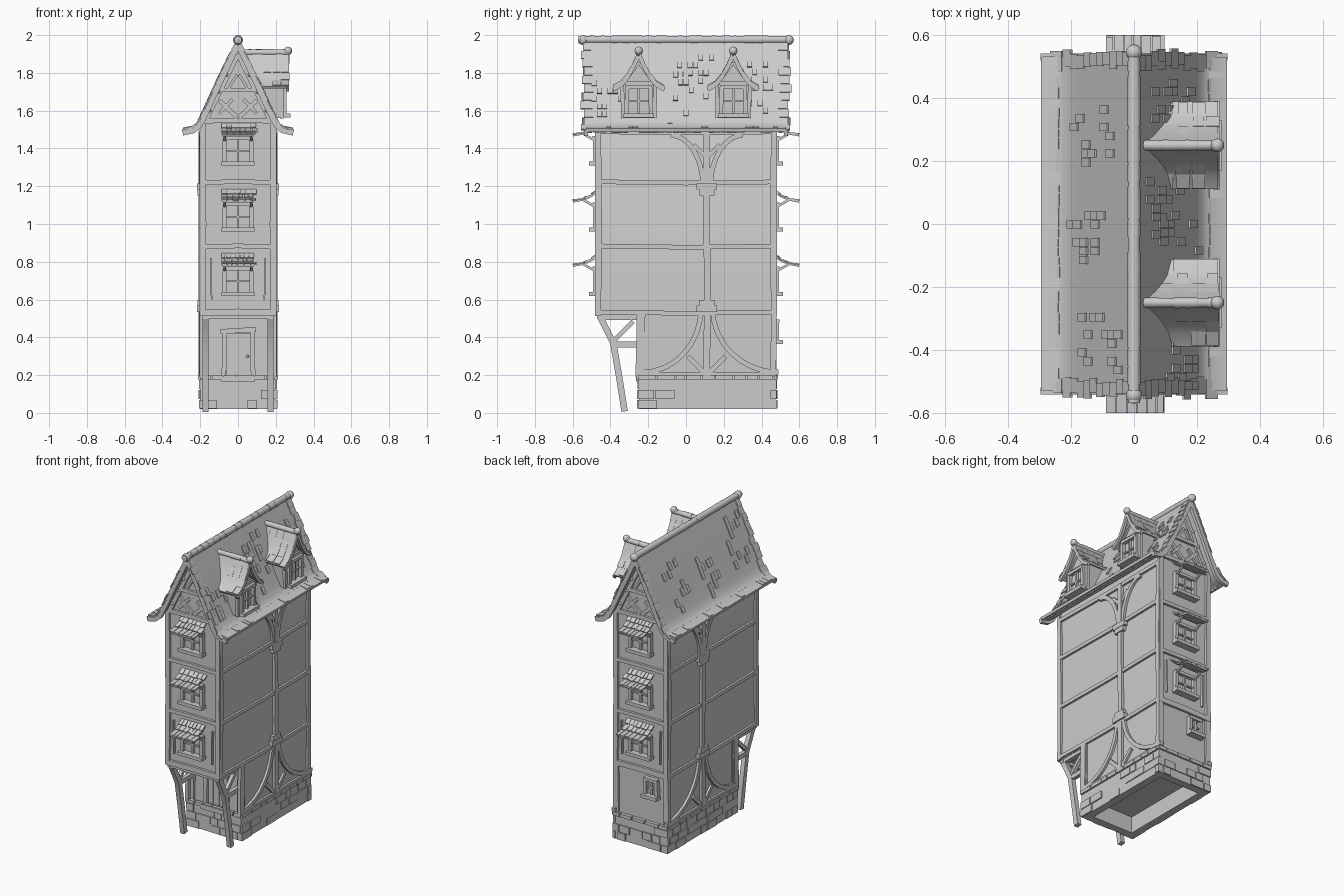
import bpy, bmesh, math, random
from mathutils import Vector, Matrix

random.seed(4)
if "Cube" in bpy.data.objects:
    bpy.data.objects.remove(bpy.data.objects["Cube"])

X, Y, Z = Vector((1, 0, 0)), Vector((0, 1, 0)), Vector((0, 0, 1))
parts = {}
rnd = random.uniform


def part(name):
    return parts.setdefault(name, bmesh.new())


def box(name, x0, x1, y0, y1, z0, z1):
    m = Matrix.Translation(((x0 + x1) / 2, (y0 + y1) / 2, (z0 + z1) / 2))
    m = m @ Matrix.Diagonal((abs(x1 - x0), abs(y1 - y0), abs(z1 - z0), 1))
    bmesh.ops.create_cube(part(name), size=1, matrix=m)


def sweep(name, pts, n, w, d):
    """Sweep a w by d rectangle along pts; d runs along the fixed direction n."""
    bm, rings = part(name), []
    pts = [Vector(p) for p in pts]
    for i, p in enumerate(pts):
        t = (pts[min(i + 1, len(pts) - 1)] - pts[max(i - 1, 0)]).normalized()
        s = n.cross(t).normalized() * w / 2
        o = n * d / 2
        rings.append([bm.verts.new(p + a) for a in (s + o, o - s, -s - o, s - o)])
    for a, b in zip(rings, rings[1:]):
        for k in range(4):
            bm.faces.new((a[k], a[k - 1], b[k - 1], b[k]))
    bm.faces.new(rings[0])
    bm.faces.new(rings[-1][::-1])


def prism(name, pts, offset):
    bm = part(name)
    f = bm.faces.new([bm.verts.new(p) for p in pts])
    ext = bmesh.ops.extrude_face_region(bm, geom=[f])["geom"]
    bmesh.ops.translate(bm, vec=offset, verts=[v for v in ext if isinstance(v, bmesh.types.BMVert)])
    bm.faces.new([bm.verts.new(p) for p in pts])
    bmesh.ops.remove_doubles(bm, verts=bm.verts, dist=1e-5)


def tube(name, a, b, r):
    a, b = Vector(a), Vector(b)
    m = Matrix.Translation((a + b) / 2) @ (b - a).to_track_quat('Z', 'Y').to_matrix().to_4x4()
    bmesh.ops.create_cone(part(name), cap_ends=True, segments=12, radius1=r, radius2=r * 0.93,
                          depth=(b - a).length, matrix=m)


def ball(name, p, r):
    bmesh.ops.create_uvsphere(part(name), u_segments=12, v_segments=8, radius=r,
                              matrix=Matrix.Translation(p))


def ridge(name, a, b, r, step):
    a, b = Vector(a), Vector(b)
    count = round((b - a).length / step)
    for i in range(count):
        tube(name, a.lerp(b, i / count), a.lerp(b, (i + 1.1) / count), r * rnd(0.92, 1.08))


# House body and attic gable
outline = [(-.19, .515), (.19, .515), (.19, 1.53), (0, 1.93), (-.19, 1.53)]
prism("upper_walls", [(x, -.465, z) for x, z in outline], (0, .93, 0))
box("ground_floor_walls", -.19, .19, -.22, .465, .13, .53)

# Stone foundation: hollow ring with raised stones
box("foundation", -.2, -.15, -.25, .475, .02, .18)
box("foundation", .15, .2, -.25, .475, .02, .18)
box("foundation", -.2, .2, -.25, -.2, .02, .18)
box("foundation", -.2, .2, .425, .475, .02, .18)


def stones(length, place):
    for row in range(4):
        u = 0
        while u < length - .01:
            e = min(u + rnd(.05, .11), length)
            if row == 3 or random.random() < .6:
                z = .022 + row * .052
                out = .012 if row == 3 else rnd(.004, .009)
                place(u + .003, e - .003, z, z + (.022 if row == 3 else .047), out)
            u = e


for s in (-1, 1):
    stones(.74, lambda a, b, z, t, o: box("foundation_stones", s * .19, s * (.2 + o),
                                          a - .257, b - .257, z, t))
    end = .475 if s > 0 else -.25
    stones(.41, lambda a, b, z, t, o: box("foundation_stones", a - .205, b - .205,
                                          end - s * .01, end + s * o, z, t))

# Side timber frame
for s in (-1, 1):
    def side(u, v):
        return (s * .193, u, v)

    def timber(pts, w, d=.022):
        sweep("side_timbers", [side(*p) for p in pts], X, w, d)

    for z in (.53, .88, 1.22, 1.485):
        timber([(-.475, z + .004), (0, z - .003), (.475, z + .003)], .024)
    timber([(.11, .19), (.113, .7), (.108, 1.1), (.11, 1.49)], .035, .03)
    timber([(-.245, .19), (-.238, .52)], .045)
    timber([(.462, .19), (.465, .52)], .03)
    timber([(-.25, .205), (.47, .205)], .022)
    for y in (-.465, .465):
        timber([(y, .515), (y * .99, 1.0), (y, 1.5)], .03)
    # Curved braces and stacked brackets
    for k, reach in ((-1, .31), (1, .35)):
        timber([(.11 + k * (.03 + reach * (1 - math.cos(a))), .215 + .34 * (1 - math.sin(a)))
                for a in [i * math.pi / 16 for i in range(9)]], .026, .026)
        timber([(.11 + k * (.02 + .17 * (1 - math.cos(a))), 1.2 + .27 * math.sin(a))
                for a in [i * math.pi / 16 for i in range(9)]], .026, .026)
        timber([(.11 + k * .01, .21), (.11 + k * .1, .3)], .024)
        timber([(.11 + k * .01, 1.36), (.11 + k * .07, 1.42)], .02)
    for z0, k in ((.535, 1), (1.215, -1)):
        for i, half in enumerate((.055, .04)):
            z = z0 + k * i * .03
            box("post_brackets", s * .18, s * (.217 - i * .003), .11 - half, .11 + half, z, z + k * .033)

# End timber frames and gables
for s in (-1, 1):
    def timber(pts, w, d=.022):
        sweep("end_timbers", [(x, s * .47, z) for x, z in pts], Y, w, d)

    for z, w in ((.53, .035), (.88, .024), (1.22, .024), (1.545, .026)):
        timber([(-.2, z), (0, z + .004), (.2, z)], w)
    timber([(-.095, 1.71), (.095, 1.71)], .022)
    for k in (-1, 1):
        timber([(k * .187, .515), (k * .183, 1.0), (k * .187, 1.54)], .03)
        timber([(k * .17, 1.55), (0, 1.9)], .026)
        timber([(k * .005, 1.565), (k * .1, 1.655)], .022)
        timber([(k * .03, 1.66), (k * .1, 1.585)], .018)
        timber([(k * .005, 1.79), (k * .05, 1.72)], .014)
        timber([(k * .14, .6), (k * .143, .82)], .008)
        for z in (1.6, 1.7, 1.79):
            ball("gable_pegs", (k * (1.92 - z) * .47, s * .483, z), .009)
for k in (-1, 1):
    sweep("ground_corner_posts", [(k * .18, -.225, .19), (k * .178, -.225, .52)], Y, .035, .03)
    sweep("ground_corner_posts", [(k * .18, .467, .19), (k * .183, .467, .52)], Y, .03, .022)


# Windows with sill, frame, mullions and tiled awning
def casement(name, u, z0, z1, half, place, n):
    """place(u, v, out) maps wall coordinates to space."""
    def bar(a, b, w, d, out=.012):
        sweep(name, [place(*a, out), place(*b, out)], n, w, d)
    for k in (-1, 1):
        bar((u + k * half, z0), (u + k * half * .95, z1), .022, .03)
    bar((u - half - .015, z0), (u + half + .015, z0), .022, .055, .02)
    bar((u - half - .005, z1), (u + half + .005, z1), .02, .035)
    bar((u, z0), (u, z1), .013, .014)
    bar((u - half, (z0 + z1) / 2), (u + half, (z0 + z1) / 2), .009, .012)
    bar((u, z0), (u, z1), half * 2, .004, .003)


for s in (-1, 1):
    def end_wall(u, v, o):
        return (u, s * (.465 + o), v)

    for dz in (0, .34, .69):
        casement("end_windows", 0, .63 + dz, .765 + dz, .073, end_wall, Y)
        curve = [(.465, .838), (.495, .81), (.535, .79), (.598, .778)]
        sweep("window_awnings", [(0, s * y, z + dz) for y, z in curve], X, .009, .165)
        for (y0, z0), (y1, z1) in zip(curve, curve[1:]):
            x = -.09
            while x < .075:
                w = rnd(.022, .036)
                sweep("awning_tiles", [(x + w / 2, s * y0, z0 + dz + .004),
                                       (x + w / 2, s * min(y1 + rnd(-.004, .008), .6), z1 + dz + .009)],
                      X, .008, w - .003)
                x += w
        for k in (-1, 1):
            sweep("awning_struts", [(k * .07, s * .47, .745 + dz), (k * .07, s * .505, .765 + dz),
                                    (k * .07, s * .545, .788 + dz)], X, .013, .015)
casement("small_back_window", -.08, .375, .485, .042, lambda u, v, o: (u, .465 + o, v), Y)

# Front door and frame
box("door", -.06, .07, -.228, -.215, .2, .42)
for x in (-.025, .02, .045):
    box("door_planks", x - .003, x + .003, -.232, -.22, .2, .41)
for x0, x1 in ((-.075, -.07), (.08, .076)):
    sweep("door_frame", [(x0, -.228, .19), (x1, -.228, .43)], Y, .024, .03)
sweep("door_frame", [(-.092, -.23, .43), (.095, -.23, .442)], Y, .026, .036)
ball("door_knob", (.05, -.236, .3), .008)
box("door_step", -.09, .09, -.265, -.24, .165, .195)

# Overhang supports
for k in (-1, 1):
    x = k * .172
    sweep("overhang_legs", [(x, -.325, .008), (x, -.352, .18), (x, -.385, .37), (x, -.455, .51)], X, .034, .03)
    sweep("overhang_braces", [(x, -.395, .362), (x, -.215, .362)], X, .03, .026)
    sweep("overhang_braces", [(x, -.385, .38), (x, -.28, .485)], X, .024, .022)
    sweep("overhang_braces", [(x, -.46, .505), (x, -.21, .505)], X, .026, .032)
sweep("overhang_braces", [(-.19, -.455, .51), (.19, -.455, .51)], Y, .028, .03)

# Main roof with flared eaves
slope = [(0, 1.965), (.1, 1.755), (.15, 1.645), (.185, 1.57), (.207, 1.533), (.235, 1.51), (.293, 1.497)]


def on_slope(t):
    """Point and direction at arc length t down the slope."""
    for a, b in zip(slope, slope[1:]):
        a, b = Vector(a), Vector(b)
        if t <= (b - a).length:
            break
        t -= (b - a).length
    d = (b - a).normalized()
    return a + d * t, d


def roof_tile(s, t, y, w, length=.05, lift=.011):
    p, d = on_slope(t)
    out = Vector((-d.y, d.x)) * lift
    q = p + d * length + out * 1.3
    p = p + out
    sweep("roof_tiles", [(s * p.x, y, p.y), (s * q.x, y, q.y)], Y, .008, w)


for s in (-1, 1):
    sweep("roof", [(s * x, 0, z) for x, z in slope], Y, .018, 1.06)
    for e in (-1, 1):
        sweep("bargeboards", [(s * x, e * .53, z - .014) for x, z in slope], Y, .03, .022)
        for i in range(11):
            roof_tile(s, .01 + i * .049, e * (.515 + rnd(-.004, .012)), rnd(.04, .065), .045, .008)
    y = -.53
    while y < .52:
        w = rnd(.025, .045)
        roof_tile(s, .515 + rnd(-.006, .003), y + w / 2, w - .004, .052, .007)
        y += w
    # Patches of raised tiles
    patches = ((.26, .28), (.28, -.03), (.2, -.38)) if s < 0 else ((.3, 0), (.2, .05), (.24, .42), (.26, -.43))
    for t, yc in patches:
        for i in range(12):
            roof_tile(s, t + random.randint(-3, 3) * .045, yc + random.randint(-3, 3) * .028, .026)
ridge("roof_ridge", (0, -.568, 1.976), (0, .545, 1.976), .021, .06)
for e in (-1, 1):
    ball("gable_finials", (0, e * .545, 1.974), .026)

# Dormers on the left slope
gable = [(-.085, 1.56), (.085, 1.56), (.092, 1.74), (0, 1.87), (-.092, 1.74)]
cheek = [(.003, 1.902), (.03, 1.84), (.058, 1.79), (.09, 1.75), (.135, 1.722)]
for yc in (-.25, .25):
    prism("dormer_walls", [(.04, yc + y, z) for y, z in gable], (.19, 0, 0))
    for k in (-1, 1):
        sweep("dormer_roofs", [(.145, yc + k * y, z) for y, z in cheek], X, .014, .24)
        sweep("dormer_bargeboards", [(.262, yc + k * y, z - .012) for y, z in cheek], X, .02, .018)
        for a, b in zip(cheek, cheek[1:]):
            for x in (.03, .08, .13, .18, .225):
                if random.random() < .6:
                    sweep("dormer_tiles", [(x + .025, yc + k * a[0], a[1] + .008),
                                           (x + .025, yc + k * b[0], b[1] + .012)], X, .007, rnd(.03, .046))
        sweep("dormer_timbers", [(.232, yc + k * .083, 1.56), (.232, yc + k * .088, 1.735)], X, .02, .02)
        sweep("dormer_timbers", [(.232, yc + k * .08, 1.745), (.232, yc, 1.855)], X, .016, .02)
    sweep("dormer_timbers", [(.232, yc - .09, 1.745), (.232, yc + .09, 1.745)], X, .018, .02)
    casement("dormer_windows", yc, 1.575, 1.725, .065, lambda u, v, o: (.23 + o, u, v), X)
    ridge("dormer_ridges", (.02, yc, 1.908), (.27, yc, 1.908), .017, .036)
    ball("dormer_finials", (.265, yc, 1.917), .022)

# One material and finished objects
grey = bpy.data.materials.new("plain_grey")
grey.use_nodes = True
grey.diffuse_color = (.6, .6, .6, 1)
grey.node_tree.nodes["Principled BSDF"].inputs["Base Color"].default_value = (.6, .6, .6, 1)
bpy.ops.object.select_all(action='DESELECT')
for name, bm in parts.items():
    bmesh.ops.recalc_face_normals(bm, faces=bm.faces)
    mesh = bpy.data.meshes.new(name)
    bm.to_mesh(mesh)
    bm.free()
    mesh.materials.append(grey)
    ob = bpy.data.objects.new(name, mesh)
    bpy.context.collection.objects.link(ob)
    ob.select_set(True)
    bpy.context.view_layer.objects.active = ob
bpy.ops.object.shade_smooth_by_angle(angle=math.radians(35))
